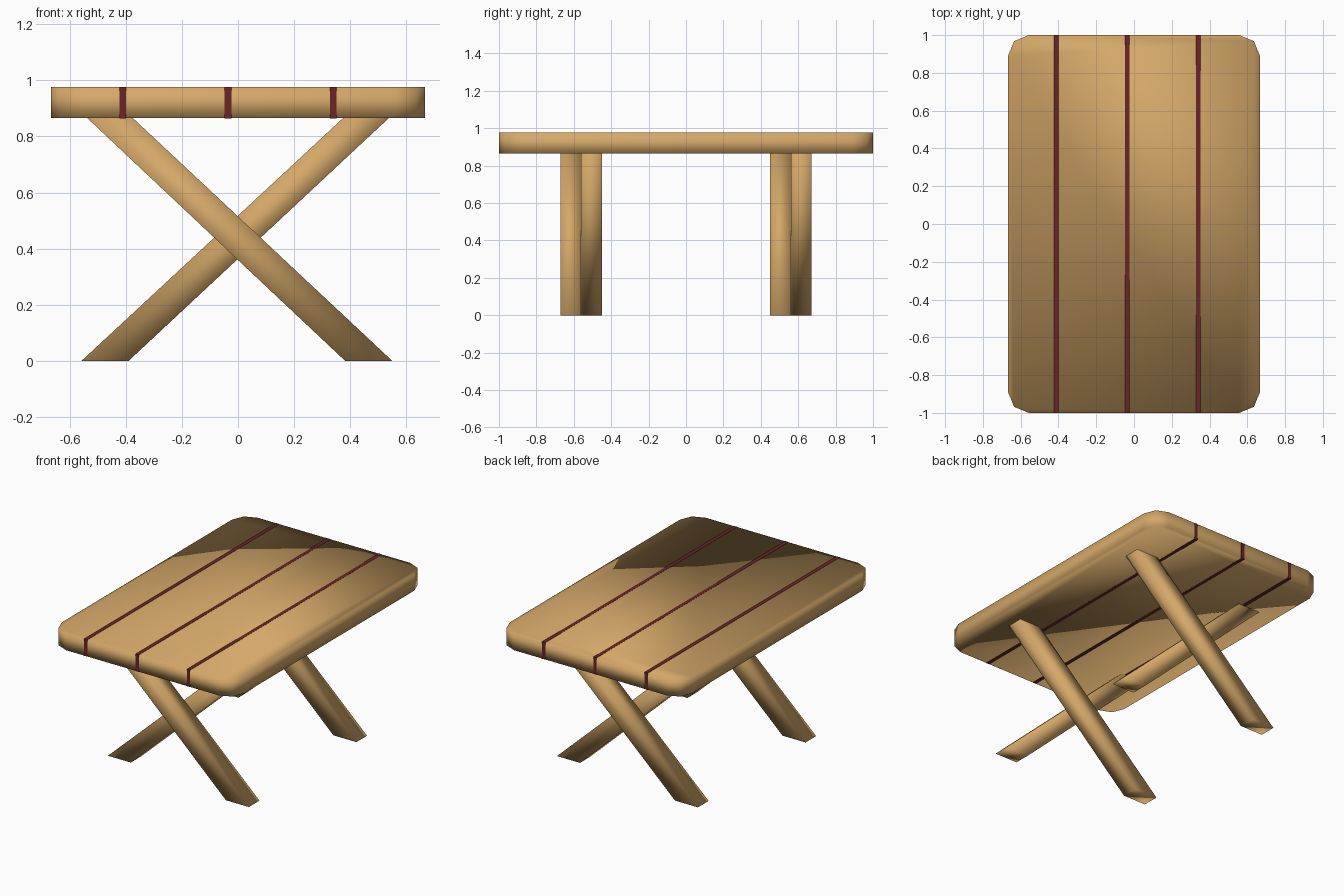
import bpy, bmesh
from mathutils import Vector

if "Cube" in bpy.data.objects:
    bpy.data.objects.remove(bpy.data.objects["Cube"])


def material(name, rgb):
    m = bpy.data.materials.new(name)
    m.diffuse_color = (*rgb, 1)
    m.use_nodes = True
    m.node_tree.nodes["Principled BSDF"].inputs["Base Color"].default_value = m.diffuse_color
    return m


wood = material("light wood", (0.66, 0.39, 0.14))
red = material("dark red", (0.14, 0.018, 0.021))


def prism(name, outline, extrude, mat, corner=0, smooth=True):
    """Extrude a closed outline; optionally round the extruded edges."""
    bm = bmesh.new()
    face = bm.faces.new([bm.verts.new(p) for p in outline])
    direction = Vector(extrude)
    res = bmesh.ops.extrude_face_region(bm, geom=[face], use_keep_orig=True)
    moved = [v for v in res["geom"] if isinstance(v, bmesh.types.BMVert)]
    bmesh.ops.translate(bm, verts=moved, vec=direction)
    if corner:
        edges = [e for e in bm.edges
                 if (e.verts[0].co - e.verts[1].co).cross(direction).length < 1e-6]
        bmesh.ops.bevel(bm, geom=edges, offset=corner, segments=2,
                        profile=0.5, affect='EDGES')
    bmesh.ops.recalc_face_normals(bm, faces=bm.faces)
    for f in bm.faces:
        f.smooth = smooth
    me = bpy.data.meshes.new(name)
    bm.to_mesh(me)
    bm.free()
    me.materials.append(mat)
    ob = bpy.data.objects.new(name, me)
    bpy.context.collection.objects.link(ob)
    return ob


Z0, Z1 = 0.865, 0.976   # underside and top of the table top

# Table top with rounded corners
prism("table_top",
      [(-0.667, -1, Z0), (0.667, -1, Z0), (0.667, 1, Z0), (-0.667, 1, Z0)],
      (0, 0, Z1 - Z0), wood, corner=0.11)

# Dark seams between the planks, almost flush with the top
E = 0.0008
for i, x in enumerate((-0.411, -0.036, 0.339)):
    w = 0.012
    prism(f"plank_seam_{i + 1}",
          [(x - w, -1 - E, Z0 - E), (x + w, -1 - E, Z0 - E),
           (x + w, -1 - E, Z1 + E), (x - w, -1 - E, Z1 + E)],
          (0, 2 + 2 * E, 0), red, smooth=False)

# Two crossed leg pairs, each leg beside its partner
for end, y in (("front", -0.672), ("back", 0.450)):
    for side, s, dy in (("right", 1, 0), ("left", -1, 0.111)):
        outline = [(s * 0.386 - 0.004, y + dy, 0), (s * 0.554 - 0.004, y + dy, 0),
                   (s * -0.374, y + dy, Z0), (s * -0.537, y + dy, Z0)]
        prism(f"{end}_leg_{side}_foot", outline, (0, 0.111, 0), wood)
